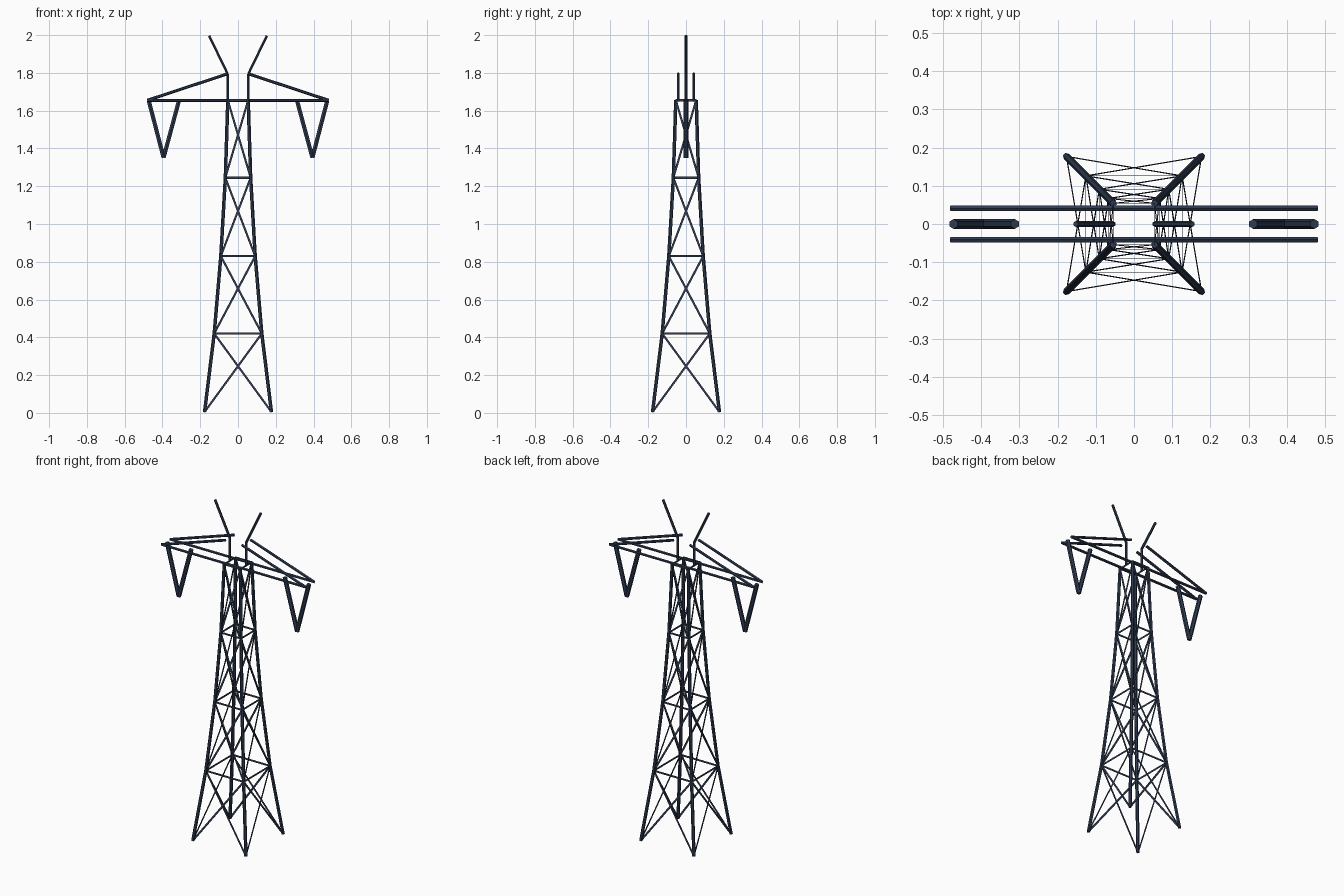
import bpy
import bmesh
from mathutils import Vector, Matrix

cube = bpy.data.objects.get("Cube")
if cube:
    bpy.data.objects.remove(cube, do_unlink=True)

steel = bpy.data.materials.new("dark slate steel")
steel.use_nodes = True
COLOUR = (0.028, 0.044, 0.082, 1)
steel.diffuse_color = COLOUR
steel.node_tree.nodes["Principled BSDF"].inputs["Base Color"].default_value = COLOUR


def frame(a, b, side):
    """Matrix at the middle of a-b with z along the bar and x towards side."""
    z = (b - a).normalized()
    y = z.cross(Vector(side)).normalized()
    x = y.cross(z)
    rot = Matrix((x, y, z)).transposed().to_4x4()
    return Matrix.Translation((a + b) / 2) @ rot


def bar(bm, a, b, radius, side=(1, 0, 0)):
    """Six-sided bar with a corner towards side."""
    a, b = Vector(a), Vector(b)
    bmesh.ops.create_cone(bm, cap_ends=True, segments=6, radius1=radius,
                          radius2=radius, depth=(b - a).length,
                          matrix=frame(a, b, side))


def strip(bm, a, b, normal, width=0.011, thick=0.0016):
    """Thin flat strip facing normal."""
    a, b = Vector(a), Vector(b)
    size = Matrix.Diagonal((thick, width, (b - a).length, 1))
    bmesh.ops.create_cube(bm, size=1, matrix=frame(a, b, normal) @ size)


def finish(bm, name):
    mesh = bpy.data.meshes.new(name)
    bm.to_mesh(mesh)
    bm.free()
    mesh.materials.append(steel)
    obj = bpy.data.objects.new(name, mesh)
    bpy.context.collection.objects.link(obj)
    return obj


# Tower outline: half width and height at each level
LEVELS = [(0.177, 0.005), (0.126, 0.42), (0.091, 0.83), (0.067, 1.245), (0.054, 1.655)]
SPANS = list(zip(LEVELS, LEVELS[1:]))
ARM_Z, PEAK_Z, TIP_X, MAST_X = 1.655, 1.795, 0.48, 0.055

# Corner legs
for sx, x_name in ((1, "left"), (-1, "right")):
    for sy, y_name in ((-1, "front"), (1, "back")):
        bm = bmesh.new()
        for (w0, z0), (w1, z1) in SPANS:
            bar(bm, (sx * w0, sy * w0, z0), (sx * w1, sy * w1, z1), 0.0095, (sx, sy, 0))
        finish(bm, f"{y_name}_{x_name}_leg")

# Lattice on each of the four faces
FACES = {"front": (0, -1, 0), "left": (1, 0, 0), "back": (0, 1, 0), "right": (-1, 0, 0)}
for name, n in FACES.items():
    normal = Vector(n)
    across = Vector((-n[1], n[0], 0))
    bm = bmesh.new()

    def corner(level, s):
        w, z = level
        return normal * w + across * (s * w) + Vector((0, 0, z))

    for low, high in SPANS:
        strip(bm, corner(high, -1), corner(high, 1), normal)
        for s in (-1, 1):
            strip(bm, corner(low, s), corner(high, -s), normal)
    finish(bm, f"{name}_lattice")

# Crossarm beams and their upper ties
for sy, y_name in ((-1, "front"), (1, "back")):
    y = sy * 0.041
    bm = bmesh.new()
    bar(bm, (-TIP_X, y, ARM_Z), (TIP_X, y, ARM_Z), 0.008, (0, 1, 0))
    finish(bm, f"{y_name}_crossarm")
    for sx, x_name in ((1, "left"), (-1, "right")):
        bm = bmesh.new()
        bar(bm, (sx * TIP_X, y, ARM_Z), (sx * MAST_X, y, PEAK_Z), 0.008, (0, 1, 0))
        finish(bm, f"{y_name}_{x_name}_tie")

# Masts with horns, and hanging V insulators
for sx, x_name in ((1, "left"), (-1, "right")):
    bm = bmesh.new()
    peak = (sx * MAST_X, 0, PEAK_Z)
    bar(bm, (sx * MAST_X, 0, ARM_Z), peak, 0.0075)
    bar(bm, peak, (sx * 0.153, 0, 1.997), 0.0075)
    finish(bm, f"{x_name}_mast")

    bm = bmesh.new()
    for x in (0.473, 0.312):
        bar(bm, (sx * x, 0, ARM_Z), (sx * 0.394, 0, 1.351), 0.0125)
    finish(bm, f"{x_name}_insulator")
